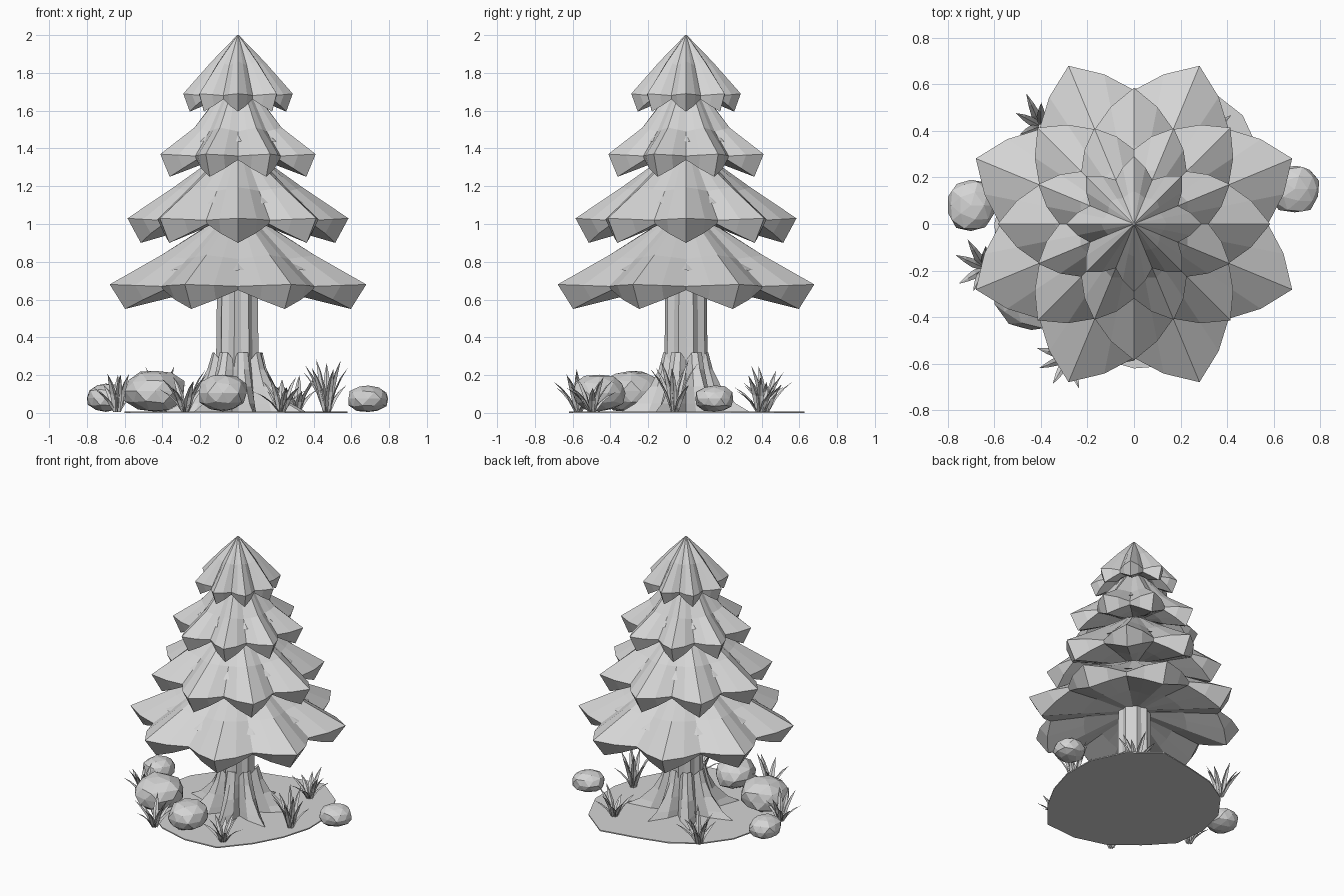
import bpy, math, random
from mathutils import Vector

random.seed(4)
cube = bpy.data.objects.get("Cube")
if cube:
    bpy.data.objects.remove(cube)

clay = bpy.data.materials.new("light_grey")
clay.use_nodes = True
GREY = (0.66, 0.66, 0.66, 1)
clay.diffuse_color = GREY
clay.node_tree.nodes["Principled BSDF"].inputs["Base Color"].default_value = GREY


def make(name, verts, faces):
    mesh = bpy.data.meshes.new(name)
    mesh.from_pydata(verts, [], faces)
    mesh.materials.append(clay)
    mesh.update()
    obj = bpy.data.objects.new(name, mesh)
    bpy.context.collection.objects.link(obj)
    return obj


def polar(r, a, z):
    return Vector((r * math.cos(a), r * math.sin(a), z))


def loft(rings, cap_bottom=False, cap_top=False):
    """Quads between successive rings; rings listed bottom to top."""
    n = len(rings[0])
    verts = [v for ring in rings for v in ring]
    faces = []
    for k in range(len(rings) - 1):
        for i in range(n):
            j = (i + 1) % n
            faces.append((k * n + i, k * n + j, (k + 1) * n + j, (k + 1) * n + i))
    if cap_bottom:
        faces.append(tuple(reversed(range(n))))
    if cap_top:
        faces.append(tuple(range(len(verts) - n, len(verts))))
    return verts, faces


# Foliage tiers: eight drooping points, each with a thick folded rim
def tier(name, phase, tip_r, valley_r, tip_z, low_z, top, mid, flaps=True):
    valley_z = tip_z - 0.01
    vmid = (mid[0] * 0.86, mid[1] - 0.02)
    tip = [(0.1, tip_z), (tip_r * 0.5, (tip_z + low_z) / 2),
           (tip_r * 0.88, low_z), (tip_r, tip_z), mid, top]
    valley = [(0.1, tip_z), (tip_r * 0.45, tip_z - 0.01),
              (valley_r * 0.97, valley_z - 0.02), (valley_r, valley_z), vmid, top]
    rings = []
    for t, v in zip(tip, valley):
        ring = []
        for i in range(32):
            w = (1, 0.5, 0, 0.5)[i % 4]
            r, z = (v[k] + (t[k] - v[k]) * w for k in (0, 1))
            ring.append(polar(r, phase + math.tau * i / 32, z))
        rings.append(ring)
    verts, faces = loft(rings, cap_bottom=True, cap_top=True)

    # Low, wide needle flaps in the valleys
    for i in range(8 if flaps else 0):
        (r0, z0), (r1, z1), (r2, z2) = (
            [vmid[k] + (valley[3][k] - vmid[k]) * t for k in (0, 1)] for t in (0.15, 0.45, 0.52))
        a = phase + math.tau * (i + 0.5) / 8 + random.uniform(-0.05, 0.05)
        da = 0.08 / r1
        b = len(verts)
        verts += [polar(r0, a, z0), polar(r1, a - da, z1 + 0.01),
                  polar(r1, a + da, z1 + 0.01), polar(r2, a, z2 + 0.015)]
        faces += [(b, b + 1, b + 3), (b, b + 3, b + 2), (b + 1, b + 2, b + 3), (b, b + 2, b + 1)]
    make(name, verts, faces)


HALF = math.pi / 8
tier("foliage_bottom", HALF, 0.735, 0.575, 0.68, 0.55, (0.12, 1.02), (0.44, 0.835))
tier("foliage_lower_middle", 0, 0.585, 0.44, 1.03, 0.9, (0.11, 1.36), (0.34, 1.195))
tier("foliage_upper_middle", HALF, 0.445, 0.32, 1.37, 1.25, (0.09, 1.7), (0.25, 1.51))
tier("foliage_top", 0, 0.29, 0.205, 1.69, 1.595, (0.004, 2.0), (0.14, 1.86), False)

# Fluted trunk
rings = [[polar(r * (1 if i % 2 else 0.86), math.tau * i / 18, z) for i in range(18)]
         for r, z in ((0.12, 0), (0.115, 0.35), (0.11, 0.75), (0.1, 1.75))]
make("trunk", *loft(rings, cap_top=True))

# Root flare: seven chunky spreading roots with a jagged collar
reach = [random.uniform(0.34, 0.41) for _ in range(7)]
rings = []
for z, out, gap, shoulder in ((0.005, 1.0, 0.14, 0.38), (0.05, 0.78, 0.135, 0.48),
                              (0.14, 0.55, 0.125, 0.62), (0.23, 0.42, 0.115, 0.75),
                              (0.32, 0.35, 0.105, 0.8)):
    ring = []
    for i in range(28):
        k = i % 4
        root = reach[i // 4] * out
        r = gap + (root - gap) * (0, shoulder, 1, shoulder)[k]
        jag = -0.04 if z > 0.3 and k == 0 else 0
        ring.append(polar(r, math.tau * i / 28, z + jag))
    rings.append(ring)
make("roots", *loft(rings, cap_top=True))

# Thin uneven ground plate
edge = [0.58, 0.62, 0.66, 0.68, 0.58, 0.57, 0.58, 0.59, 0.6, 0.62, 0.58, 0.6, 0.62, 0.65, 0.58, 0.56]
rings = [[polar(r, math.tau * i / len(edge), z) for i, r in enumerate(edge)] for z in (0, 0.008)]
make("ground_plate", *loft(rings, True, True))

# Faceted rocks: centre and half sizes
rocks = [((-0.7, 0.08, 0.08), (0.1, 0.11, 0.075)),
         ((-0.44, -0.29, 0.115), (0.16, 0.165, 0.108)),
         ((-0.08, -0.46, 0.105), (0.125, 0.14, 0.097)),
         ((0.69, 0.15, 0.075), (0.105, 0.1, 0.07))]
CUT = 0.93
for n, (centre, size) in enumerate(rocks):
    bpy.ops.mesh.primitive_ico_sphere_add(subdivisions=2, radius=1, location=centre)
    rock = bpy.context.object
    rock.name = f"rock_{n + 1}"
    rock.data.materials.append(clay)
    for v in rock.data.vertices:
        # Trimmed sides with a little unevenness
        p = v.co * random.uniform(0.93, 1.05)
        v.co = Vector([max(-CUT, min(CUT, c)) / CUT * s for c, s in zip(p, size)])

# Grass clumps: creased blades arching outward
clumps = [(-0.64, -0.19, 0.22), (-0.28, -0.57, 0.25), (0.23, -0.5, 0.2),
          (0.47, -0.06, 0.29), (0.31, 0.39, 0.2), (-0.4, 0.42, 0.25)]
for n, (x, y, height) in enumerate(clumps):
    verts, faces = [], []
    for i in range(9):
        a = math.tau * i / 9 + random.uniform(-0.2, 0.2)
        out = polar(1, a, 0)
        side = Vector((-out.y, out.x, 0))
        h = height * random.uniform(0.5, 1.0)
        lean = 0.18 - 0.09 * h / height + random.uniform(-0.02, 0.02)
        b = len(verts)
        for t, w in ((0, 0.014), (0.45, 0.019), (0.75, 0.012)):
            spine = Vector((x, y, 0.005 + h * t)) + out * (0.015 + lean * t ** 1.5)
            verts += [spine - side * w, spine - out * 0.008, spine + side * w]
        verts.append(Vector((x, y, h)) + out * (0.015 + lean))
        for k in (b, b + 3):
            faces += [(k, k + 1, k + 4, k + 3), (k + 1, k + 2, k + 5, k + 4)]
        faces += [(b + 6, b + 7, b + 9), (b + 7, b + 8, b + 9)]
    make(f"grass_clump_{n + 1}", verts, faces)
